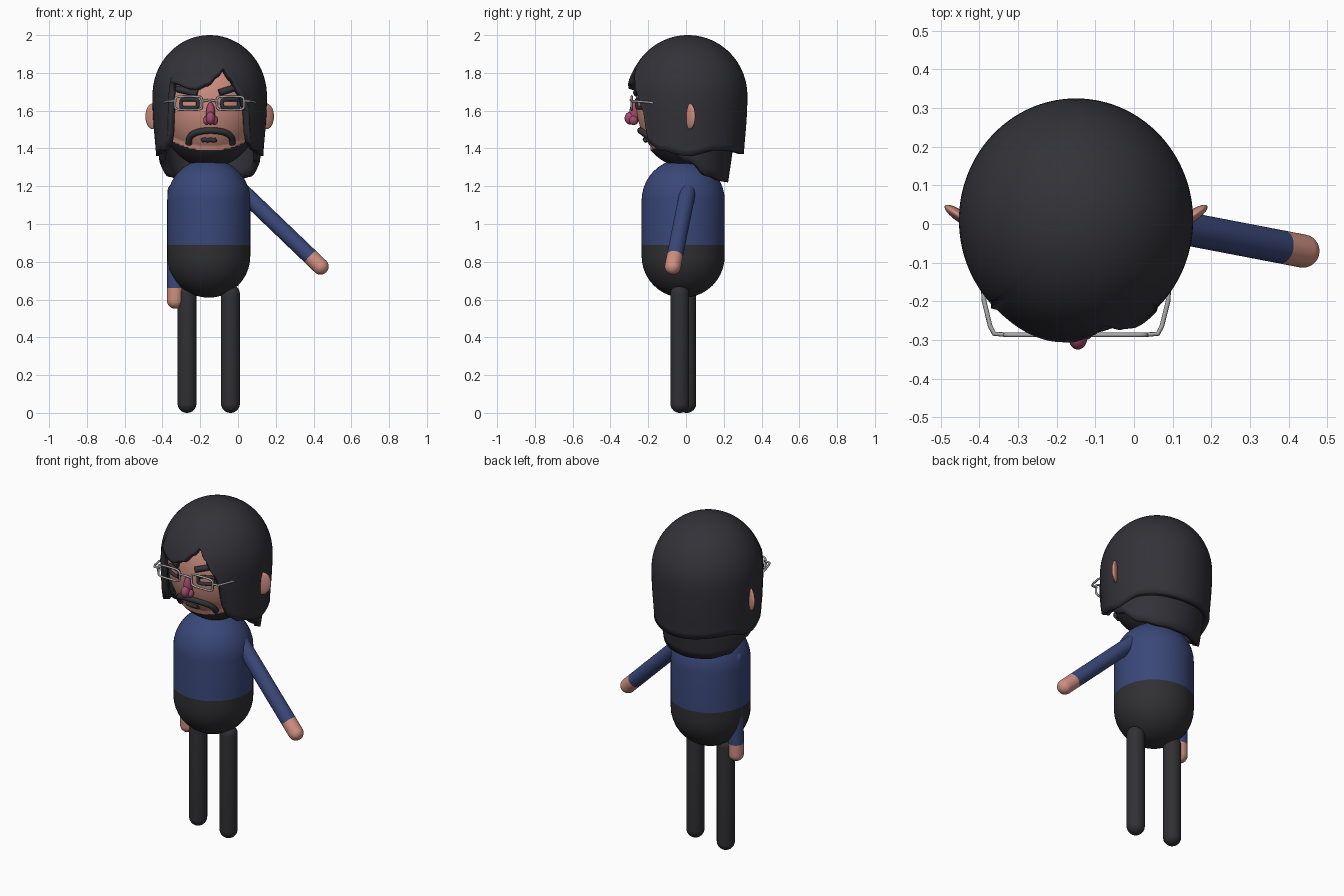
import bpy, bmesh, math
from mathutils import Vector, Matrix

if "Cube" in bpy.data.objects:
    bpy.data.objects.remove(bpy.data.objects["Cube"], do_unlink=True)


def material(name, rgb):
    m = bpy.data.materials.new(name)
    m.use_nodes = True
    m.diffuse_color = (*rgb, 1)
    m.node_tree.nodes["Principled BSDF"].inputs["Base Color"].default_value = (*rgb, 1)
    return m


HAIR = material("charcoal hair", (.032, .032, .04))
TROUSER = material("dark trousers", (.03, .03, .034))
BLUE = material("blue sweater", (.042, .064, .19))
SKIN = material("skin", (.63, .28, .22))
NOSE = material("rosy nose", (.36, .07, .15))
METAL = material("grey metal", (.4, .4, .4))
CX = -.15                                # middle of the head
HEAD_C, HEAD_R = Vector((CX, 0, 1.65)), Vector((.268, .265, .34))


def finish(name, bm, mats, angle=50):
    bmesh.ops.recalc_face_normals(bm, faces=bm.faces)
    me = bpy.data.meshes.new(name)
    bm.to_mesh(me)
    bm.free()
    for m in mats:
        me.materials.append(m)
    ob = bpy.data.objects.new(name, me)
    bpy.context.scene.collection.objects.link(ob)
    bpy.ops.object.select_all(action='DESELECT')
    ob.select_set(True)
    bpy.context.view_layer.objects.active = ob
    bpy.ops.object.shade_smooth_by_angle(angle=math.radians(angle))
    return ob


def capsule(name, p0, p1, r, mats, split=0, seg=40):
    """Round-ended limb; the first material ends at distance split from p0."""
    p0, p1 = Vector(p0), Vector(p1)
    length = (p1 - p0).length
    arc = [math.pi / 2 * i / 10 for i in range(11)]
    rings = [(-r * math.cos(t), r * math.sin(t)) for t in arc]
    if split:
        rings.append((split, r))
    rings += [(length + r * math.sin(t), r * math.cos(t)) for t in arc]
    bm = bmesh.new()
    rows = [[bm.verts.new((q * math.cos(math.tau * k / seg), q * math.sin(math.tau * k / seg), h))
             for k in range(seg)] for h, q in rings]
    for (low, _), a, b in zip(rings, rows, rows[1:]):
        for k in range(seg):
            f = bm.faces.new((a[k], a[k - 1], b[k - 1], b[k]))
            f.material_index = int(split > 0 and low >= split)
    bmesh.ops.remove_doubles(bm, verts=bm.verts, dist=1e-5)
    rot = (p1 - p0).to_track_quat('Z', 'Y').to_matrix().to_4x4()
    bm.transform(Matrix.Translation(p0) @ rot)
    return finish(name, bm, mats)


def ellipsoid(bm, centre, radii, turn=0, seg=24):
    mat = Matrix.Translation(centre) @ Matrix.Rotation(turn, 4, 'Z') @ Matrix.Diagonal((*radii, 1))
    bmesh.ops.create_uvsphere(bm, u_segments=seg, v_segments=seg, radius=1, matrix=mat)


def tube(name, paths, r, mat, cyclic=False):
    """Round tubes along point lists, turned into a mesh."""
    cu = bpy.data.curves.new(name, 'CURVE')
    cu.dimensions = '3D'
    cu.bevel_depth, cu.bevel_resolution, cu.use_fill_caps = r, 2, True
    for pts in paths:
        sp = cu.splines.new('POLY')
        sp.points.add(len(pts) - 1)
        sp.use_cyclic_u = cyclic
        for p, co in zip(sp.points, pts):
            p.co = (*co, 1)
    cu.materials.append(mat)
    ob = bpy.data.objects.new(name, cu)
    bpy.context.scene.collection.objects.link(ob)
    bpy.ops.object.select_all(action='DESELECT')
    ob.select_set(True)
    bpy.context.view_layer.objects.active = ob
    bpy.ops.object.convert(target='MESH')
    bpy.ops.object.shade_smooth_by_angle(angle=math.radians(50))


def on_face(x, z, lift=0):
    """Point on the front of the head."""
    u, w = (x - CX) / HEAD_R.x, (z - HEAD_C.z) / HEAD_R.z
    return (x, -HEAD_R.y * math.sqrt(max(0, 1 - u * u - w * w)) - lift, z)


def rounded_rect(x, z, hw, hh, n=24):
    for i in range(n):
        c, s = math.cos(math.tau * i / n), math.sin(math.tau * i / n)
        yield (x + hw * math.copysign(abs(c) ** .4, c), z + hh * math.copysign(abs(s) ** .4, s))


def lerp_table(table, a):
    for (a0, z0), (a1, z1) in zip(table, table[1:]):
        if a0 <= a <= a1:
            t = (a - a0) / (a1 - a0)
            t = t * t * (3 - 2 * t)
            return z0 + (z1 - z0) * t
    return table[-1][1]


def hair_shell(name, edge, rx, ry, flare, seg=144, rows=28):
    """Domed shell whose lower edge height follows the angle from the front."""
    bm = bmesh.new()
    cols = []
    for k in range(seg):
        a = -180 + 360 * k / seg
        low, ar, col = lerp_table(edge, a), math.radians(a), []
        for i in range(rows + 1):
            z = 2 - (2 - low) * (1 - math.cos(math.pi / 2 * i / rows))
            d = z - 1.68
            w = math.sqrt(max(0, 1 - (d / .32) ** 2)) if d > 0 else 1 - .84 * d * d
            w *= 1 + flare * math.exp(-(z - low) / .05)
            col.append(bm.verts.new((CX + rx * w * math.sin(ar), .01 - ry * w * math.cos(ar), z)))
        cols.append(col)
    for k in range(seg):
        a, b = cols[k - 1], cols[k]
        for i in range(rows):
            bm.faces.new((a[i], a[i + 1], b[i + 1], b[i]))
    bmesh.ops.remove_doubles(bm, verts=bm.verts, dist=1e-5)
    ob = finish(name, bm, [HAIR])
    mod = ob.modifiers.new("thickness", 'SOLIDIFY')
    mod.thickness, mod.offset = .035, -1


# Body and limbs
capsule("torso", (-.155, -.015, .83), (-.155, -.015, 1.125), .22, [TROUSER, BLUE], .06, 64)
capsule("left_leg", (-.04, -.033, .05), (-.04, -.033, .63), .05, [TROUSER])
capsule("right_leg", (-.27, .004, .05), (-.27, .004, .63), .05, [TROUSER])
capsule("left_arm", (.437, -.07, .775), (.02, .01, 1.175), .043, [SKIN, BLUE], .075)
capsule("right_arm", (-.333, -.005, .595), (-.33, 0, 1.175), .043, [SKIN, BLUE], .065)

# Head with a raised beard along the jaw
bm = bmesh.new()
ellipsoid(bm, HEAD_C, HEAD_R, seg=96)
beard = [f for f in bm.faces
         if f.calc_center_median().z < 1.4 + 1.3 * (f.calc_center_median().x - CX) ** 2]
for f in beard:
    f.material_index = 1
for v in {v for f in beard for v in f.verts}:
    v.co += (v.co - HEAD_C).normalized() * .012
finish("head", bm, [SKIN, HAIR])

# Hair: swept fringe with side locks, and a nape layer below
hair_shell("hair", [(-180, 1.37), (-120, 1.39), (-90, 1.36), (-60, 1.39), (-49, 1.43), (-43, 1.75),
                    (-15, 1.715), (-3, 1.74), (8, 1.79), (16, 1.83), (24, 1.77), (33, 1.69),
                    (42, 1.6), (47, 1.43), (60, 1.39), (90, 1.36), (120, 1.39), (180, 1.37)],
           .303, .315, .025)
side = [(50, 1.75), (62, 1.4), (90, 1.33), (120, 1.25), (150, 1.225), (180, 1.22)]
hair_shell("nape_hair", [(-a, z) for a, z in reversed(side)] + side, .292, .255, .015)

# Ears
for label, s in (("left_ear", 1), ("right_ear", -1)):
    bm = bmesh.new()
    ellipsoid(bm, (CX + s * .3, .02, 1.57), (.048, .015, .068), s * .6)
    finish(label, bm, [SKIN])

# Nose with two nostril wings
bm = bmesh.new()
ellipsoid(bm, (CX + .005, -.272, 1.585), (.024, .028, .06))
ellipsoid(bm, (CX + .005, -.295, 1.56), (.024, .03, .034))
for s in (-1, 1):
    ellipsoid(bm, (CX + .005 + s * .021, -.278, 1.548), (.018, .022, .024))
finish("nose", bm, [NOSE])

# Eyes, eyebrows, moustache and mouth
tube("eye_outlines", [[on_face(x, z, .004) for x, z in rounded_rect(cx, 1.637, .045, .022)]
                      for cx in (-.257, -.04)], .01, HAIR, True)
tube("eyebrows", [[on_face(x0 + (x1 - x0) * t / 6, z0 + (z1 - z0) * t / 6, .006) for t in range(7)]
                  for x0, z0, x1, z1 in ((-.32, 1.715, -.215, 1.69), (-.1, 1.695, -.02, 1.72))],
     .018, HAIR)
arch = [(CX + .005 + .115 * math.cos(t), 1.425 + .07 * math.sin(t) ** .6)
        for t in (math.pi * i / 24 for i in range(25)) if math.sin(t) >= 0]
tube("moustache", [[on_face(x, z, .006) for x, z in arch]], .017, HAIR)
tube("mouth", [[on_face(-.19 + .015 * i, 1.442 + .006 * (i % 2), .004) for i in range(6)]], .012, HAIR)

# Glasses: rims, bridge and temples
tube("glasses_rims", [[(x, -.287, z) for x, z in rounded_rect(cx, 1.64, .072, .036)]
                      for cx in (-.262, -.04)], .006, METAL, True)
temples = [[(CX + s * .175, -.287, 1.652), (CX + s * .212, -.284, 1.65), (CX + s * .222, -.265, 1.65),
            (CX + s * .238, -.2, 1.645), (CX + s * .245, -.1, 1.63)] for s in (-1, 1)]
tube("glasses_frame", temples + [[(-.19, -.287, 1.65), (-.15, -.293, 1.657), (-.112, -.287, 1.65)]],
     .006, METAL)
